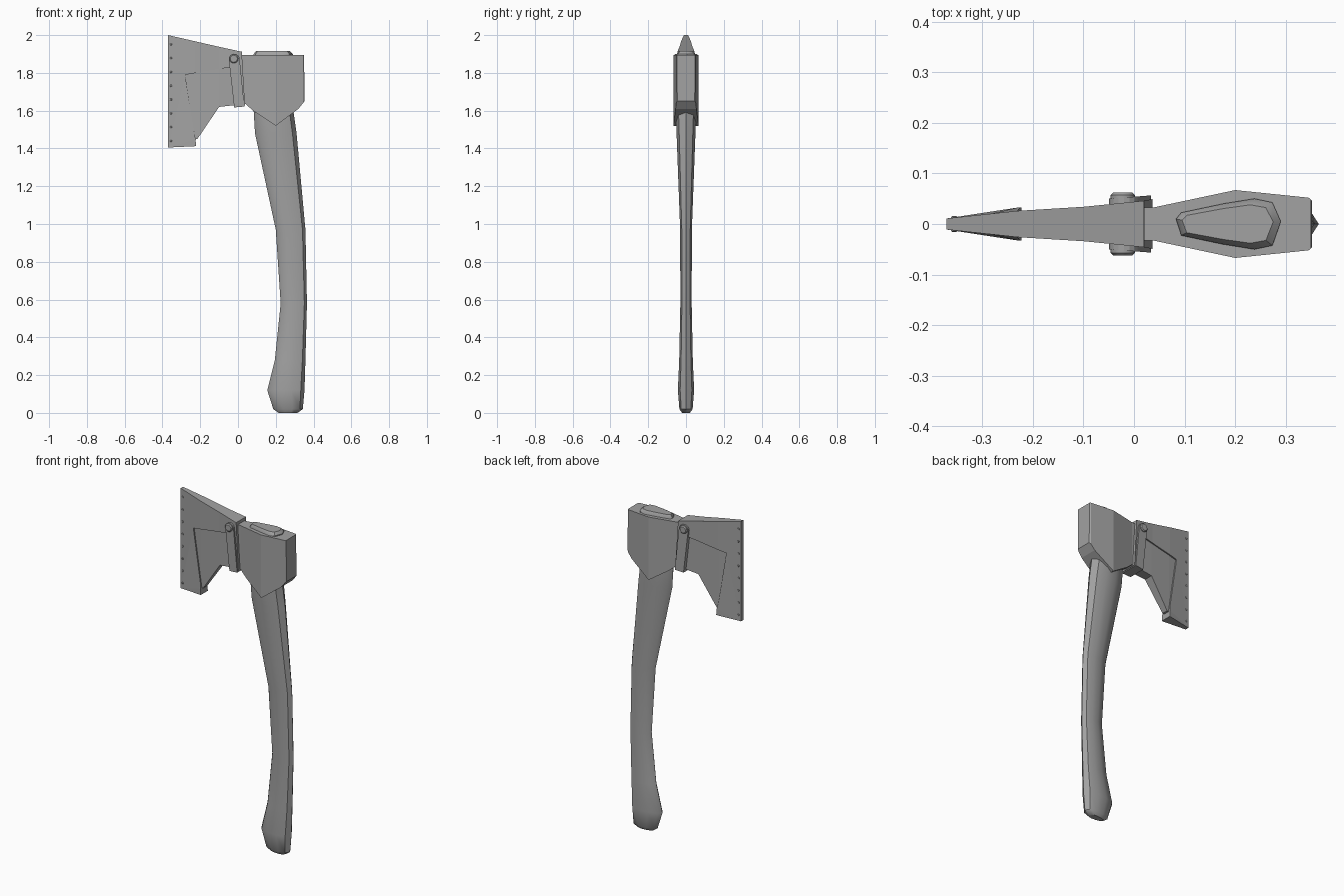
import bpy
import bmesh
from mathutils import Vector, Matrix
from math import radians, cos, sin, pi

cube = bpy.data.objects.get("Cube")
if cube:
    bpy.data.objects.remove(cube, do_unlink=True)

GREY = (0.36, 0.36, 0.36, 1)
grey = bpy.data.materials.new("plain grey")
grey.use_nodes = True
grey.diffuse_color = GREY
grey.node_tree.nodes["Principled BSDF"].inputs["Base Color"].default_value = GREY


def finish(name, bm, angle=None):
    bmesh.ops.recalc_face_normals(bm, faces=bm.faces)
    mesh = bpy.data.meshes.new(name)
    bm.to_mesh(mesh)
    bm.free()
    mesh.materials.append(grey)
    obj = bpy.data.objects.new(name, mesh)
    bpy.context.collection.objects.link(obj)
    if angle:
        bpy.ops.object.select_all(action='DESELECT')
        bpy.context.view_layer.objects.active = obj
        obj.select_set(True)
        bpy.ops.object.shade_smooth_by_angle(angle=radians(angle))
    return obj


def half_width(x, stations):
    if x <= stations[0][0]:
        return stations[0][1]
    for (a, wa), (b, wb) in zip(stations, stations[1:]):
        if x <= b:
            return wa + (wb - wa) * (x - a) / (b - a)
    return stations[-1][1]


def slab(outline, stations):
    """Side outline extruded across y, its half width varying along x."""
    bm = bmesh.new()
    face = bm.faces.new([bm.verts.new((x, -1, z)) for x, z in outline])
    ext = bmesh.ops.extrude_face_region(bm, geom=[face], use_keep_orig=True)
    for v in ext["geom"]:
        if isinstance(v, bmesh.types.BMVert):
            v.co.y = 1
    bmesh.ops.triangulate(bm, faces=bm.faces)
    for x, _ in stations[1:-1]:
        bmesh.ops.bisect_plane(bm, geom=bm.verts[:] + bm.edges[:] + bm.faces[:],
                               plane_co=(x, 0, 0), plane_no=(1, 0, 0))
    for v in bm.verts:
        v.co.y *= half_width(v.co.x, stations)
    return bm


def pin(name, x, z, radius, half, sides, bevel=0):
    """Cylinder running across y."""
    bm = bmesh.new()
    bmesh.ops.create_cone(bm, cap_ends=True, segments=sides, radius1=radius,
                          radius2=radius, depth=2 * half,
                          matrix=Matrix.Translation((x, 0, z)) @ Matrix.Rotation(pi / 2, 4, 'X'))
    if bevel:
        rims = [e for e in bm.edges if abs(e.verts[0].co.y - e.verts[1].co.y) < half]
        bmesh.ops.bevel(bm, geom=rims, offset=bevel, segments=1, affect='EDGES')
    return finish(name, bm, 35)


# Handle: lofted oval turning into a teardrop inside the head
oval = [(0, 0), (.08, .5), (.35, .88), (.65, 1), (.9, .72), (1, 0)]
teardrop = [(0, .2), (.05, .45), (.45, .8), (.75, 1), (.92, .85), (1, 0.1)]
# z, back x, front x, half width, section shape
levels = [(0, .215, .315, .02, oval), (.02, .187, .343, .035, oval),
          (.12, .155, .352, .043, oval), (.28, .195, .357, .036, oval),
          (.58, .226, .365, .03, oval), (.97, .2, .357, .031, oval),
          (1.48, .09, .31, .05, oval), (1.6, .083, .293, .055, oval),
          (1.9, .083, .29, .05, teardrop), (1.915, .095, .275, .038, teardrop)]
bm = bmesh.new()
rings = []
for z, x0, x1, w, shape in levels:
    pts = [(t, s) for t, s in shape] + [(t, -s) for t, s in reversed(shape[1:-1])]
    rings.append([bm.verts.new((x0 + (x1 - x0) * t, w * s, z)) for t, s in pts])
for low, high in zip(rings, rings[1:]):
    for i in range(len(low)):
        j = (i + 1) % len(low)
        bm.faces.new((low[i], low[j], high[j], high[i]))
bm.faces.new(rings[0])
bm.faces.new(rings[-1])
finish("handle", bm, 40)

# Axe head with its blade
head = [(-.36, 1.985), (-.02, 1.895), (.35, 1.895), (.352, 1.65), (.32, 1.61),
        (.2, 1.52), (.08, 1.6), (.04, 1.635), (-.1, 1.62), (-.215, 1.45), (-.36, 1.42)]
finish("axe_head", slab(head, [(-.36, .004), (-.23, .018), (-.1, .027), (.04, .033),
                               (.2, .067), (.345, .052), (.352, .046)]))

# Blade cover, open over the cheek of the blade
cover = [(-.37, 2), (-.1, 1.938), (.02, 1.912), (.037, 1.628), (-.015, 1.622),
         (-.042, 1.83), (-.28, 1.79), (-.225, 1.45), (-.222, 1.412), (-.37, 1.405)]
bm = slab(cover, [(-.37, .011), (-.23, .026), (-.1, .034), (.02, .046), (.04, .05)])
for v in bm.verts:
    if v.co.z < 1.46 and v.co.x > -.24:
        v.co.y *= 1.25  # thick lower corner
finish("blade_cover", bm)

# Strap with a rounded top, passing under the blade
top = Vector((-.02, 1.872))
strap = [(top.x + .029 * cos(pi * i / 8), top.y + .029 * sin(pi * i / 8)) for i in range(9)]
strap += [(-.02, 1.617), (.034, 1.622)]
finish("strap", slab(strap, [(-.05, .05), (.04, .057)]))

# Strap button and the rivets along the cutting edge
pin("strap_button", -.022, 1.875, .024, .062, 12, .005)
for i in range(8):
    pin(f"edge_rivet_{i + 1}", -.355, 1.44 + .073 * i, .006, .0155, 8, .0015)
